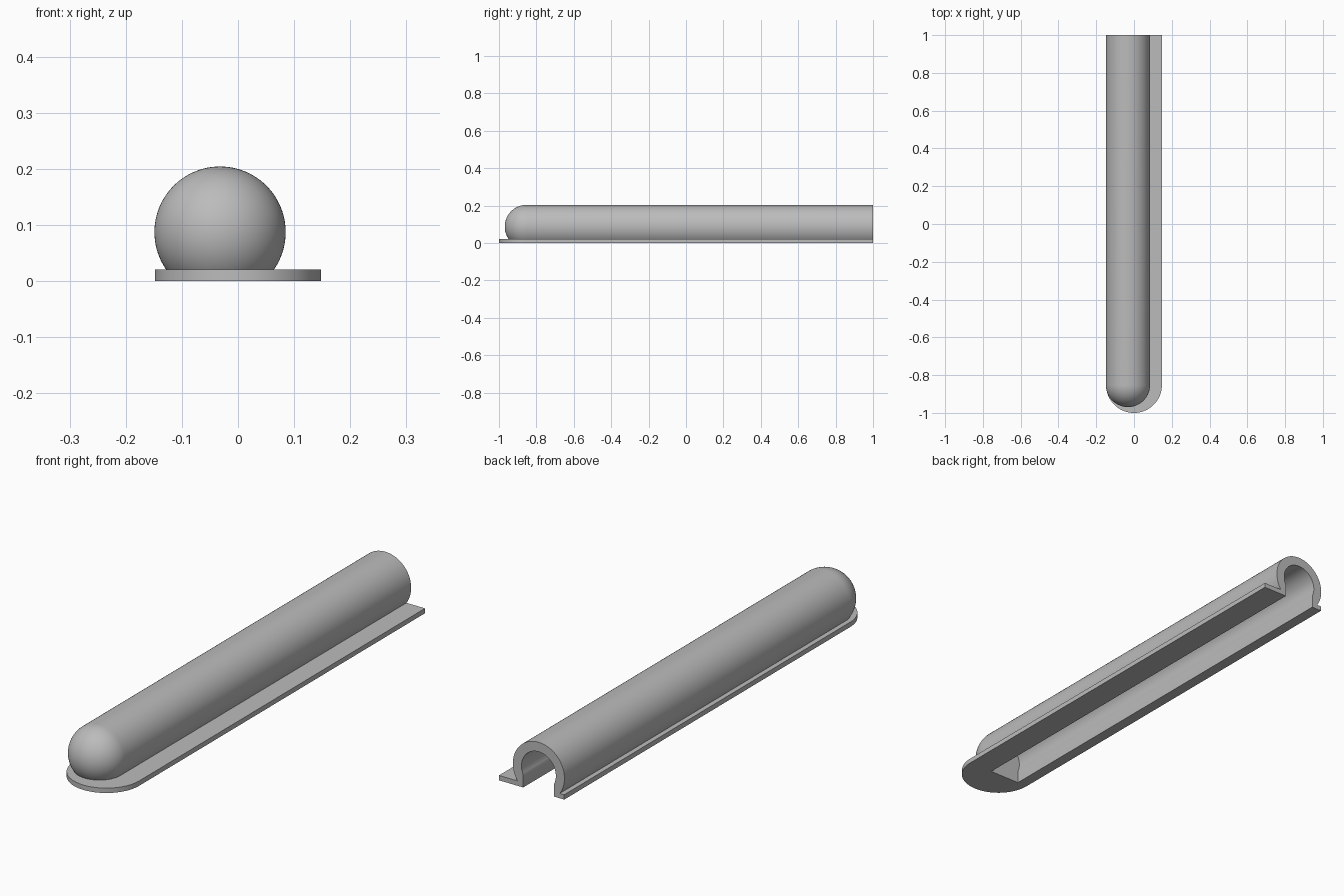
import bpy, bmesh, math
from mathutils import Matrix, Vector

if "Cube" in bpy.data.objects:
    bpy.data.objects.remove(bpy.data.objects["Cube"], do_unlink=True)

AXIS_X, AXIS_Z = -0.032, 0.087      # tube centre line
TUBE_R, BORE_R, SLOT_HALF = 0.117, 0.078, 0.07
PLATE_HALF, PLATE_T = 0.148, 0.02
END_Y, BACK_Y = -0.852, 1.0         # centre of rounded front, open back

grey = bpy.data.materials.new("plain_grey")
grey.use_nodes = True
tone = (0.5, 0.5, 0.5, 1)
grey.diffuse_color = tone
grey.node_tree.nodes["Principled BSDF"].inputs["Base Color"].default_value = tone


def make_object(name, bm):
    bmesh.ops.recalc_face_normals(bm, faces=bm.faces)
    mesh = bpy.data.meshes.new(name)
    bm.to_mesh(mesh)
    bm.free()
    mesh.materials.append(grey)
    obj = bpy.data.objects.new(name, mesh)
    bpy.context.collection.objects.link(obj)
    return obj


def prism(name, points, offset):
    bm = bmesh.new()
    face = bm.faces.new([bm.verts.new(p) for p in points])
    moved = bmesh.ops.extrude_face_region(bm, geom=[face])["geom"]
    bmesh.ops.translate(bm, vec=offset,
                        verts=[v for v in moved if isinstance(v, bmesh.types.BMVert)])
    return make_object(name, bm)


def arc(radius, start, end, steps):
    return [(radius * math.cos(a), radius * math.sin(a))
            for a in (start + (end - start) * i / steps for i in range(steps + 1))]


# Tube with a domed front, sitting on the plate
bm = bmesh.new()
place = Matrix.Translation((AXIS_X, END_Y, AXIS_Z)) @ Matrix.Rotation(math.pi / 2, 4, "X")
bmesh.ops.create_uvsphere(bm, u_segments=96, v_segments=48, radius=TUBE_R, matrix=place)
bmesh.ops.delete(bm, geom=[v for v in bm.verts if v.co.y > END_Y + 0.001], context="VERTS")
rim = [e for e in bm.edges if e.is_boundary]
grown = bmesh.ops.extrude_edge_only(bm, edges=rim)["geom"]
for v in grown:
    if isinstance(v, bmesh.types.BMVert):
        v.co.y = BACK_Y
bmesh.ops.holes_fill(bm, edges=[e for e in bm.edges if e.is_boundary])
bmesh.ops.bisect_plane(bm, geom=bm.verts[:] + bm.edges[:] + bm.faces[:],
                       plane_co=(0, 0, PLATE_T), plane_no=(0, 0, 1), clear_inner=True)
bmesh.ops.holes_fill(bm, edges=[e for e in bm.edges if e.is_boundary])
tube = make_object("domed_tube", bm)

# Flat base plate with a round front
outline = [(x, END_Y + y, 0) for x, y in arc(PLATE_HALF, math.pi, 2 * math.pi, 64)]
outline += [(PLATE_HALF, BACK_Y, 0), (-PLATE_HALF, BACK_Y, 0)]
plate = prism("base_plate", outline, Vector((0, 0, PLATE_T)))

# Keyhole channel, open at the bottom and the back
dip = math.acos(SLOT_HALF / BORE_R)
section = [(AXIS_X + x, END_Y, AXIS_Z + z) for x, z in arc(BORE_R, -dip, math.pi + dip, 64)]
section += [(AXIS_X - SLOT_HALF, END_Y, -0.1), (AXIS_X + SLOT_HALF, END_Y, -0.1)]
cutter = prism("channel_cutter", section, Vector((0, BACK_Y - END_Y + 0.1, 0)))
cutter.hide_render = True

for obj in (tube, plate):
    bpy.ops.object.select_all(action="DESELECT")
    obj.select_set(True)
    bpy.context.view_layer.objects.active = obj
    cut = obj.modifiers.new("channel", "BOOLEAN")
    cut.operation, cut.solver, cut.object = "DIFFERENCE", "EXACT", cutter
    bpy.ops.object.modifier_apply(modifier=cut.name)
    bpy.ops.object.shade_smooth_by_angle(angle=math.radians(30))

bpy.data.objects.remove(cutter, do_unlink=True)
